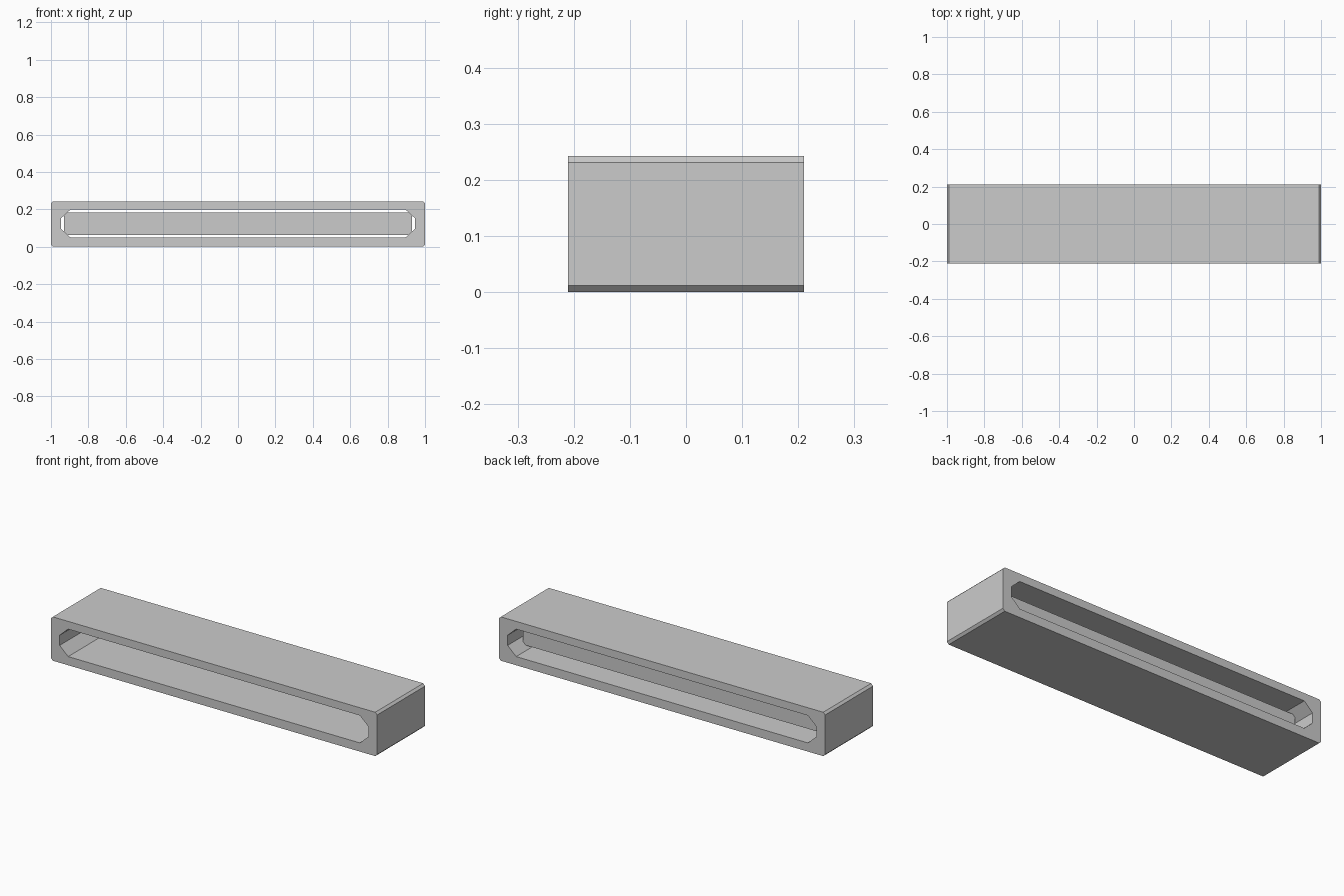
import bpy, bmesh

if "Cube" in bpy.data.objects:
    bpy.data.objects.remove(bpy.data.objects["Cube"])

DEPTH = 0.21


def octagon(half_x, z0, z1, cx, cz):
    # Chamfered rectangle in the xz plane
    return [(-half_x + cx, z0), (half_x - cx, z0), (half_x, z0 + cz), (half_x, z1 - cz),
            (half_x - cx, z1), (-half_x + cx, z1), (-half_x, z1 - cz), (-half_x, z0 + cz)]


def finish(bm, name):
    bmesh.ops.recalc_face_normals(bm, faces=bm.faces[:])
    mesh = bpy.data.meshes.new(name)
    bm.to_mesh(mesh)
    bm.free()
    obj = bpy.data.objects.new(name, mesh)
    bpy.context.collection.objects.link(obj)
    return obj


# Housing: chamfered bar with an octagonal slot right through it
bm = bmesh.new()
outer = octagon(1.0, 0.0, 0.243, 0.012, 0.012)
inner = octagon(0.946, 0.048, 0.2, 0.052, 0.048)
loops = [[bm.verts.new((x, y, z)) for x, z in prof]
         for prof, y in ((outer, -DEPTH), (outer, DEPTH), (inner, DEPTH), (inner, -DEPTH))]
for i in range(4):
    a, b = loops[i], loops[(i + 1) % 4]
    for j in range(8):
        k = (j + 1) % 8
        bm.faces.new((a[j], a[k], b[k], b[j]))
finish(bm, "housing")

# Thin panel set inside the slot, towards the back
bm = bmesh.new()
bmesh.ops.create_cube(bm, size=1.0)
bmesh.ops.scale(bm, vec=(1.858, 0.02, 0.118), verts=bm.verts[:])
bmesh.ops.translate(bm, vec=(0, 0.09, 0.123), verts=bm.verts[:])
finish(bm, "inner_panel")
